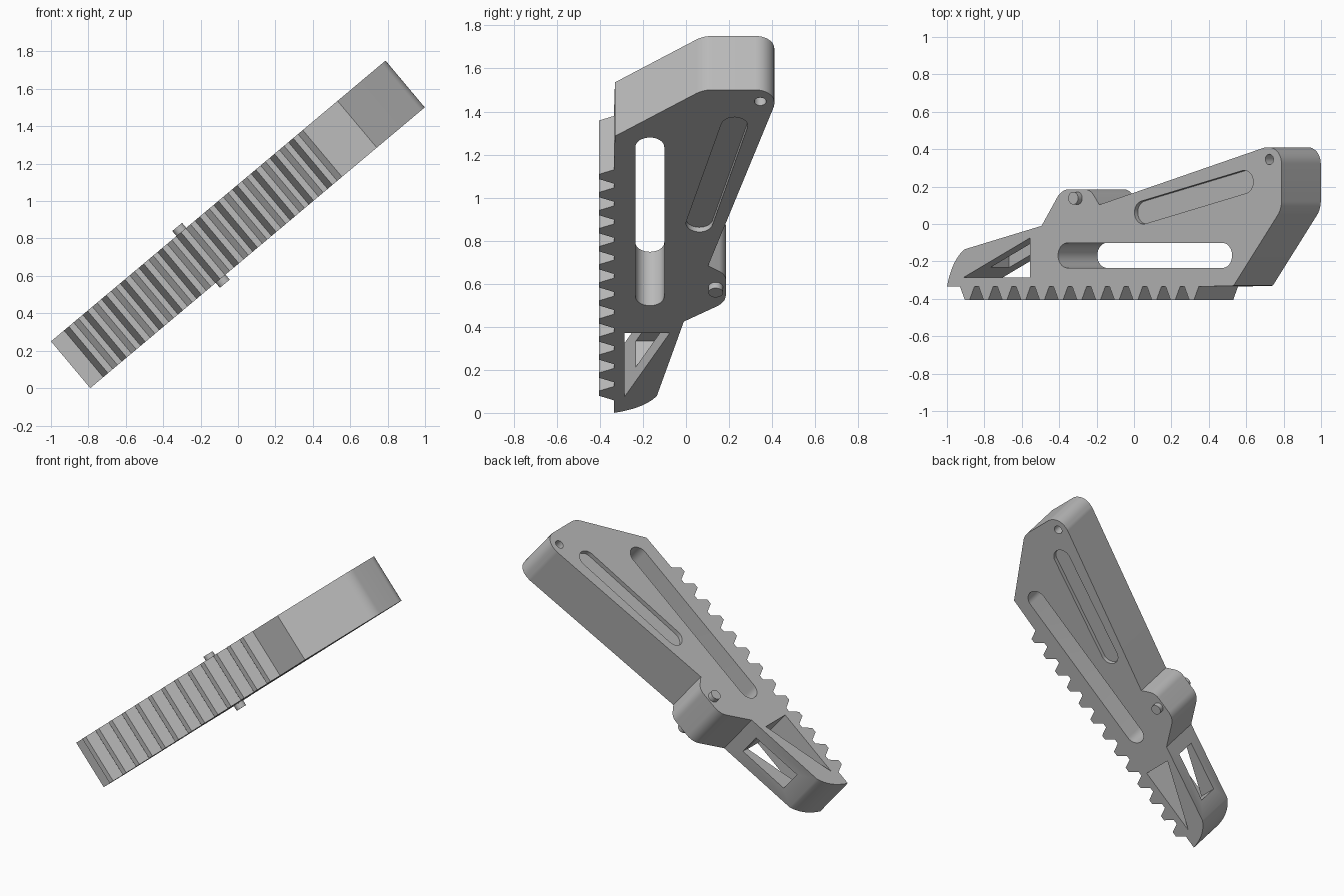
import bpy, math
from mathutils import Vector, Matrix

cube = bpy.data.objects.get("Cube")
if cube:
    bpy.data.objects.remove(cube, do_unlink=True)

THICK = 0.3265
TILT = Matrix.Translation((-0.79, 0, 0)) @ Matrix.Rotation(math.radians(-40), 4, 'Y')

grey = bpy.data.materials.new("plain_grey")
grey.use_nodes = True
grey.diffuse_color = (0.5, 0.5, 0.5, 1)
grey.node_tree.nodes["Principled BSDF"].inputs["Base Color"].default_value = (0.5, 0.5, 0.5, 1)


def fillet(prev, corner, nxt, r, steps=10):
    """Arc that rounds a corner with radius r."""
    a, b = (prev - corner).normalized(), (nxt - corner).normalized()
    half = a.angle(b) / 2
    centre = corner + (a + b).normalized() * (r / math.sin(half))
    start = corner + a * (r / math.tan(half)) - centre
    end = corner + b * (r / math.tan(half)) - centre
    turn = math.atan2(start.x * end.y - start.y * end.x, start.dot(end))
    return [centre + Matrix.Rotation(turn * i / steps, 2) @ start for i in range(steps + 1)]


def rounded(corners):
    pts = [Vector(c[:2]) for c in corners]
    out = []
    for i, c in enumerate(corners):
        if len(c) > 2:
            out += fillet(pts[i - 1], pts[i], pts[(i + 1) % len(pts)], c[2])
        else:
            out.append(pts[i])
    return out


def stadium(a, b, r, steps=16):
    """Closed outline with round ends, running from a to b (a circle if equal)."""
    a, b = Vector(a), Vector(b)
    ang = math.atan2(b.y - a.y, b.x - a.x)
    out = []
    for centre, first in ((b, ang - math.pi / 2), (a, ang + math.pi / 2)):
        n = steps if a == b else steps + 1
        out += [centre + Vector((math.cos(first + math.pi * i / steps),
                                 math.sin(first + math.pi * i / steps))) * r for i in range(n)]
    return out


def prism(name, outline, low, high):
    """Extrude a counter-clockwise outline between two heights."""
    n = len(outline)
    verts = [(p[0], p[1], h) for h in (low, high) for p in outline]
    faces = [list(range(n))[::-1], list(range(n, 2 * n))]
    faces += [(i, (i + 1) % n, (i + 1) % n + n, i + n) for i in range(n)]
    mesh = bpy.data.meshes.new(name)
    mesh.from_pydata(verts, [], faces)
    mesh.materials.append(grey)
    obj = bpy.data.objects.new(name, mesh)
    bpy.context.collection.objects.link(obj)
    return obj


def finish(obj):
    obj.data.transform(TILT)
    bpy.ops.object.select_all(action='DESELECT')
    obj.select_set(True)
    bpy.context.view_layer.objects.active = obj
    bpy.ops.object.shade_smooth_by_angle(angle=math.radians(25))


# Body outline: curved tip, pivot lug, long back, rounded heel, toothed edge
EDGE, TIP_Y = -0.335, -0.405
tip_a, tip_b, tip_c = Vector((0, EDGE)), Vector((0.035, -0.19)), Vector((0.124, -0.135))
tip = [tip_a * (1 - t) ** 2 + tip_b * 2 * t * (1 - t) + tip_c * t * t
       for t in (i / 12 for i in range(13))]
upper = [tuple(p) for p in tip] + [
    (0.66, -0.01), (0.80, 0.185, 0.1), (1.0, 0.185, 0.08), (1.063, 0.103),
    (2.22, 0.41, 0.08), (2.335, 0.41, 0.088), (2.335, 0.08, 0.12), (2.0, -0.33)]
teeth = []
for i in range(13):
    u = 0.091 + i * 0.1305
    teeth += [(u, EDGE), (u + 0.033, TIP_Y), (u + 0.067, TIP_Y), (u + 0.1, EDGE)]
outline = rounded(upper + teeth[::-1])[::-1]
body = prism("toothed_body", outline, 0, THICK)

# Openings and shallow recesses
recess = stadium((1.37, 0.062), (2.075, 0.225), 0.062)
DEPTH = 0.028
cutters = [
    prism("slot_cutter", stadium((0.842, -0.168), (1.923, -0.168), 0.067), -0.1, 0.5),
    prism("hole_cutter", stadium((2.25, 0.345), (2.25, 0.345), 0.028), -0.1, 0.5),
    prism("lower_recess_cutter", recess, -0.1, DEPTH),
    prism("upper_recess_cutter", recess, THICK - DEPTH, 0.5),
    prism("triangle_cutter", [(0.117, -0.285), (0.578, -0.285), (0.578, -0.075)], -0.1, 0.5),
    prism("rim_window_cutter", [(0.23, -0.27), (0.565, -0.27), (0.565, 0.1), (0.23, 0.1)],
          0.085, THICK - 0.085),
]
for cutter in cutters:
    cutter.hide_render = True
    mod = body.modifiers.new(cutter.name, 'BOOLEAN')
    mod.operation, mod.solver, mod.object = 'DIFFERENCE', 'EXACT', cutter
bpy.context.view_layer.update()
cut = bpy.data.meshes.new_from_object(body.evaluated_get(bpy.context.evaluated_depsgraph_get()))
body.modifiers.clear()
body.data = cut
for cutter in cutters:
    bpy.data.objects.remove(cutter, do_unlink=True)
finish(body)

# Pivot pin standing proud on both sides
pin = prism("pivot_pin", stadium((0.91, 0.138), (0.91, 0.138), 0.034), -0.035, THICK + 0.035)
finish(pin)
